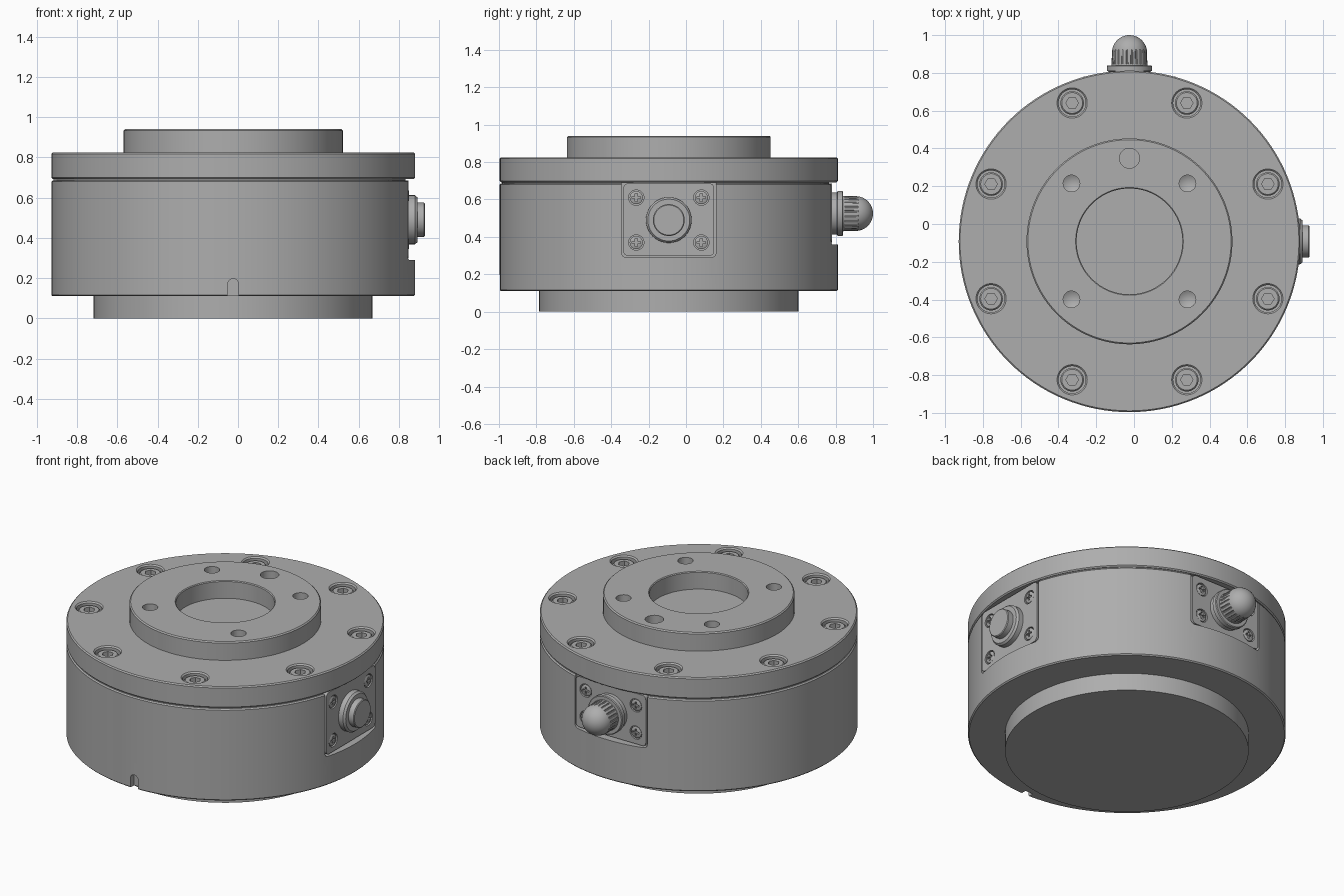
import bpy, bmesh, math
from mathutils import Matrix, Vector

if "Cube" in bpy.data.objects:
    bpy.data.objects.remove(bpy.data.objects["Cube"])

CX, CY = -0.024, -0.092
T = Matrix.Translation
CENTRE = T((CX, CY, 0))

grey = bpy.data.materials.new("machined grey")
grey.diffuse_color = (0.42, 0.42, 0.42, 1)
grey.use_nodes = True
grey.node_tree.nodes["Principled BSDF"].inputs["Base Color"].default_value = grey.diffuse_color


def finish(bm, name):
    bmesh.ops.recalc_face_normals(bm, faces=bm.faces[:])
    me = bpy.data.meshes.new(name)
    bm.to_mesh(me)
    bm.free()
    ob = bpy.data.objects.new(name, me)
    bpy.context.collection.objects.link(ob)
    me.materials.append(grey)
    return ob


def lathe(name, profile, mats, segs=48):
    """Revolve an (r, z) profile about local z, once per matrix."""
    bm = bmesh.new()
    for m in mats:
        old = set(bm.verts)
        vs = [bm.verts.new((r, 0, z)) for r, z in profile]
        es = [bm.edges.new(p) for p in zip(vs, vs[1:])]
        bmesh.ops.spin(bm, geom=vs + es, cent=(0, 0, 0), axis=(0, 0, 1),
                       angle=2 * math.pi, steps=segs)
        bmesh.ops.remove_doubles(bm, verts=[v for v in bm.verts if v not in old], dist=1e-5)
        bmesh.ops.transform(bm, matrix=m, verts=[v for v in bm.verts if v not in old])
    return finish(bm, name)


def prism(name, outline, z0, z1, mats):
    """Extrude a 2D outline from z0 to z1, once per matrix."""
    bm = bmesh.new()
    for m in mats:
        lo = [bm.verts.new(m @ Vector((x, y, z0))) for x, y in outline]
        hi = [bm.verts.new(m @ Vector((x, y, z1))) for x, y in outline]
        bm.faces.new(lo[::-1])
        bm.faces.new(hi)
        for i in range(len(lo)):
            j = (i + 1) % len(lo)
            bm.faces.new((lo[i], lo[j], hi[j], hi[i]))
    return finish(bm, name)


def rounded(x0, x1, y0, y1, r, n=6):
    pts = []
    for k, (x, y) in enumerate([(x1 - r, y1 - r), (x0 + r, y1 - r), (x0 + r, y0 + r), (x1 - r, y0 + r)]):
        for i in range(n + 1):
            a = math.pi / 2 * (k + i / n)
            pts.append((x + r * math.cos(a), y + r * math.sin(a)))
    return pts


def cut(ob, cutter):
    cutter.hide_render = True
    mod = ob.modifiers.new("cut", 'BOOLEAN')
    mod.operation, mod.solver, mod.object = 'DIFFERENCE', 'EXACT', cutter
    bpy.context.view_layer.objects.active = ob
    bpy.ops.object.modifier_apply(modifier=mod.name)
    bpy.data.objects.remove(cutter)


def side(out, zc):
    """Frame on the housing wall: local z outwards, local y up."""
    o, u = Vector(out), Vector((0, 0, 1))
    m = Matrix((u.cross(o), u, o)).transposed().to_4x4()
    return T((CX, CY, zc)) @ m


# Housing body with its stepped base
body = lathe("housing_body", [(0, 0), (0.693, 0), (0.693, 0.11), (0.897, 0.11), (0.904, 0.117),
                              (0.904, 0.679), (0.897, 0.686), (0.893, 0.686), (0.893, 0.692), (0, 0.692)],
             [CENTRE], 128)

# Lid with raised mounting flange and central recess
lid = lathe("lid_flange", [(0, 0.692), (0.897, 0.692), (0.904, 0.699), (0.904, 0.818), (0.897, 0.825),
                           (0.545, 0.825), (0.545, 0.933), (0.538, 0.94), (0.285, 0.94), (0.28, 0.935),
                           (0.28, 0.83), (0, 0.83)], [CENTRE], 128)

# Lid bolts in counterbores
bolts = [CENTRE @ T((0.793 * math.cos(a), 0.793 * math.sin(a), 0))
         for a in (math.radians(22.5 + 45 * i) for i in range(8))]
cut(lid, lathe("bolt_bores", [(0, 0.75), (0.072, 0.75), (0.072, 0.817), (0.088, 0.833), (0, 0.833)], bolts))
heads = lathe("lid_bolts", [(0, 0.745), (0.062, 0.745), (0.062, 0.803), (0.055, 0.81), (0, 0.81)], bolts)
hexagon = [(0.033 * math.cos(math.pi * i / 3), 0.033 * math.sin(math.pi * i / 3)) for i in range(6)]
cut(heads, prism("hex_sockets", hexagon, 0.775, 0.85, bolts))

# Threaded holes and the locating pin hole in the flange
cut(lid, lathe("flange_holes", [(0, 0.80), (0.044, 0.825), (0.044, 0.96), (0, 0.96)],
               [CENTRE @ T((x, y, 0)) for x in (-0.307, 0.307) for y in (-0.307, 0.307)], 32))
cut(lid, lathe("pin_hole", [(0, 0.84), (0.053, 0.84), (0.053, 0.96), (0, 0.96)],
               [CENTRE @ T((0, 0.44, 0))], 32))

# Alignment notch at the front foot of the body
notch = [(-0.027, -0.2), (0.027, -0.2)] + [(0.027 * math.cos(math.pi * i / 10), 0.06 + 0.027 * math.sin(math.pi * i / 10))
                                           for i in range(11)]
cut(body, prism("notch", notch, 0.865, 1.0, [side((0, -1, 0), 0.11)]))

# Side plates with cross-head screws, set in wall pockets
cross = [(0.006, 0.006), (0.006, 0.022), (-0.006, 0.022), (-0.006, 0.006), (-0.022, 0.006), (-0.022, -0.006),
         (-0.006, -0.006), (-0.006, -0.022), (0.006, -0.022), (0.006, -0.006), (0.022, -0.006), (0.022, 0.006)]
FACE = 0.872
right, back = side((1, 0, 0), 0.49), side((0, 1, 0), 0.525)
for label, frame, half, dy in (("right", right, 0.2, 0.12), ("back", back, 0.165, 0.085)):
    cut(body, prism("pocket", rounded(-0.252, 0.252, -half, 0.35, 0.025), 0.845, 1.0, [frame]))
    plate = prism(label + "_plate", rounded(-0.243, 0.243, -half + 0.009, half - 0.004, 0.025), 0.84, FACE, [frame])
    spots = [frame @ T((x, y, 0)) for x in (-0.174, 0.174) for y in (-dy, dy)]
    cut(plate, lathe("screw_seats", [(0, 0.852), (0.041, 0.852), (0.041, 0.9), (0, 0.9)], spots, 32))
    screws = lathe(label + "_plate_screws", [(0, 0.85), (0.035, 0.85), (0.035, 0.868), (0.025, 0.873), (0, 0.873)],
                   spots, 32)
    cut(screws, prism("cross_recesses", cross, 0.86, 0.9, spots))

# Right socket
lathe("right_socket", [(0, 0.86), (0.122, 0.86), (0.122, 0.903), (0.112, 0.915), (0.085, 0.915),
                       (0.085, 0.949), (0.08, 0.953), (0, 0.953)], [right], 64)

# Back connector collar and ribbed dome cap
lathe("back_collar", [(0, 0.86), (0.112, 0.86), (0.112, 0.9), (0.12, 0.903), (0.12, 0.928),
                      (0.115, 0.932), (0, 0.932)], [back], 64)
dome = [(0.093 * math.cos(math.pi * i / 20), 0.999 + 0.093 * math.sin(math.pi * i / 20)) for i in range(10)]
cap = lathe("back_dome_cap", [(0, 0.925), (0.095, 0.925)] + dome + [(0, 1.092)], [back], 64)
cut(cap, lathe("cap_grooves", [(0, 0.94), (0.006, 0.94), (0.006, 1.012), (0, 1.02)],
               [back @ T((0.095 * math.cos(a), 0.095 * math.sin(a), 0))
                for a in (2 * math.pi * (i + 0.5) / 24 for i in range(24))], 10))

# Smooth shading on curved walls, crisp edges elsewhere
for ob in list(bpy.context.scene.objects):
    bpy.ops.object.select_all(action='DESELECT')
    ob.select_set(True)
    bpy.context.view_layer.objects.active = ob
    bpy.ops.object.shade_smooth_by_angle(angle=math.radians(30))
